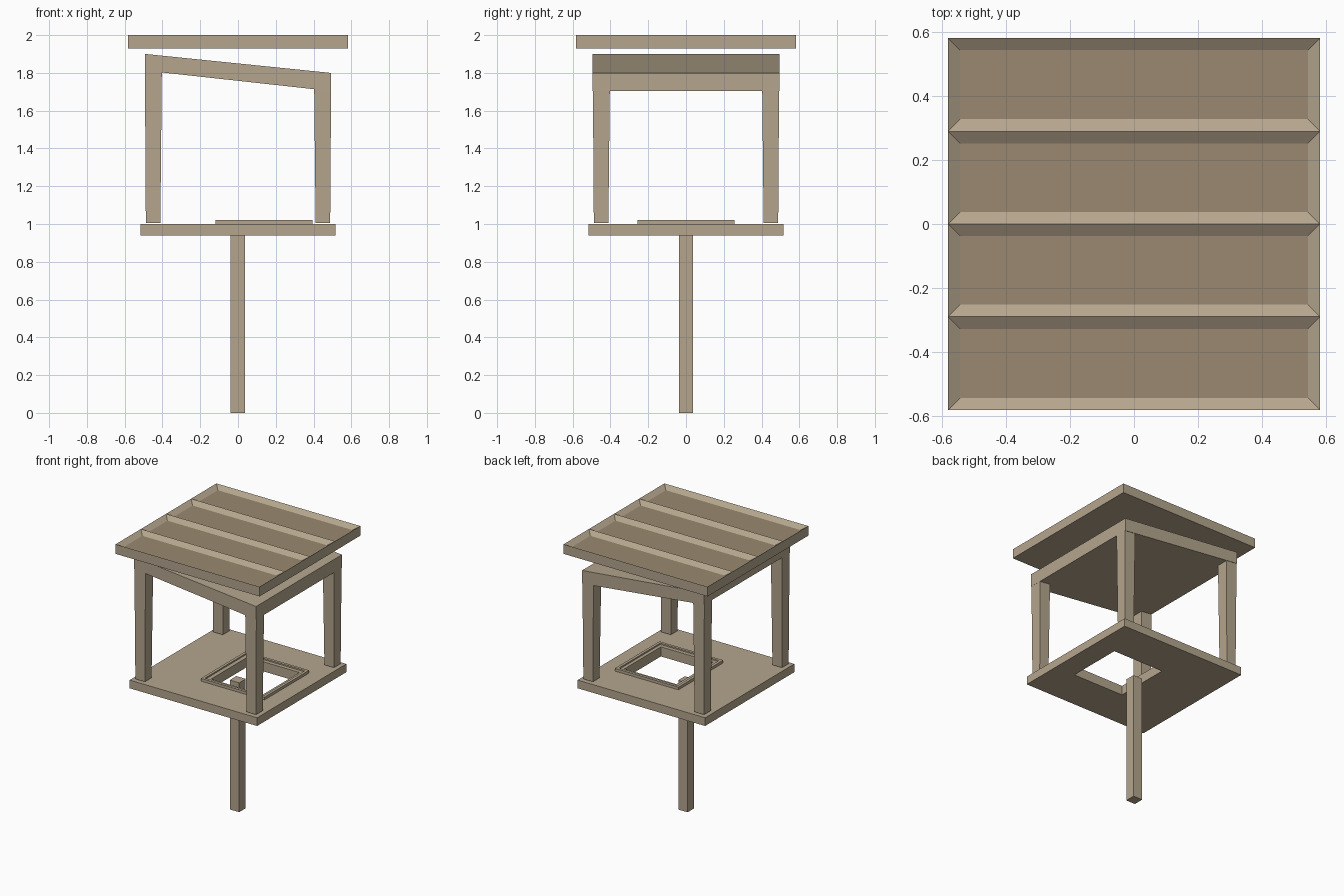
import bpy, bmesh
from mathutils import Vector

if "Cube" in bpy.data.objects:
    bpy.data.objects.remove(bpy.data.objects["Cube"])


def paint(name, rgb):
    mat = bpy.data.materials.new(name)
    mat.diffuse_color = (*rgb, 1)
    mat.use_nodes = True
    mat.node_tree.nodes["Principled BSDF"].inputs["Base Color"].default_value = mat.diffuse_color
    return mat


WOOD = paint("wood", (.46, .38, .27))
DARK = paint("dark_wood", (.32, .25, .16))


def rect(x0, x1, y0, y1, z, slope=0.0):
    """Four corners of a rectangle, height falling along x by the slope."""
    return [(x, y, z - slope * x) for x, y in
            ((x0, y0), (x1, y0), (x1, y1), (x0, y1))]


def finish(name, bm):
    bmesh.ops.recalc_face_normals(bm, faces=bm.faces)
    mesh = bpy.data.meshes.new(name)
    bm.to_mesh(mesh)
    bm.free()
    mesh.materials.append(WOOD)
    obj = bpy.data.objects.new(name, mesh)
    bpy.context.collection.objects.link(obj)
    return obj


def loft(name, loops, ring=False):
    """Skin through rectangles; capped, or closed round into a ring."""
    bm = bmesh.new()
    vs = [[bm.verts.new(p) for p in loop] for loop in loops]
    pairs = list(zip(vs, vs[1:]))
    if ring:
        pairs.append((vs[-1], vs[0]))
    else:
        bm.faces.new(vs[0])
        bm.faces.new(vs[-1])
    for a, b in pairs:
        for i in range(4):
            j = (i + 1) % 4
            bm.faces.new((a[i], a[j], b[j], b[i]))
    return finish(name, bm)


# Ground pole
loft("pole", [rect(-.04, .036, -.038, .038, z) for z in (0, .945)])

# Platform with the hatch opening
P = (-.515, .515, -.515, .515)
H = (-.07, .35, -.21, .21)
loft("platform", [rect(*P, .94), rect(*P, 1.0), rect(*H, 1.0), rect(*H, .94)], ring=True)

# Raised trim round the hatch, stepped on the inside
T = (-.12, .395, -.258, .258)
M = (-.10, .375, -.238, .238)
loft("hatch_trim", [rect(*T, 1.0), rect(*T, 1.02), rect(*M, 1.02),
                    rect(*M, 1.01), rect(*H, 1.01), rect(*H, 1.0)], ring=True)

# Sloping ceiling slab
C = (-.493, .493, -.496, .496)
loft("ceiling", [rect(*C, 1.758, .11), rect(*C, 1.85, .102)])

# Four corner posts, slightly wider at the top
for sx, side in ((-1, "left"), (1, "right")):
    for sy, end in ((-1, "front"), (1, "back")):
        def section(inner, outer, z):
            xs = sorted((sx * inner, sx * outer))
            ys = sorted((sy * inner, sy * outer))
            return rect(*xs, *ys, z)
        loft(f"{end}_{side}_post", [section(.411, .488, 1.005),
                                    section(.403, .493, 1.80 - sx * .05)])

# Flat roof with four recessed darker panels
bm = bmesh.new()
bmesh.ops.create_cube(bm, size=1)
for v in bm.verts:
    v.co = Vector((v.co.x * 1.164, v.co.y * 1.164, 1.965 + v.co.z * .07))
for y in (-.29, 0, .29):
    bmesh.ops.bisect_plane(bm, geom=bm.verts[:] + bm.edges[:] + bm.faces[:],
                           plane_co=(0, y, 0), plane_no=(0, 1, 0))
bm.normal_update()
top = [f for f in bm.faces if f.normal.z > .9]
bmesh.ops.inset_individual(bm, faces=top, thickness=.038, depth=-.025,
                           use_even_offset=True)
for f in top:
    f.material_index = 1
finish("roof", bm).data.materials.append(DARK)
